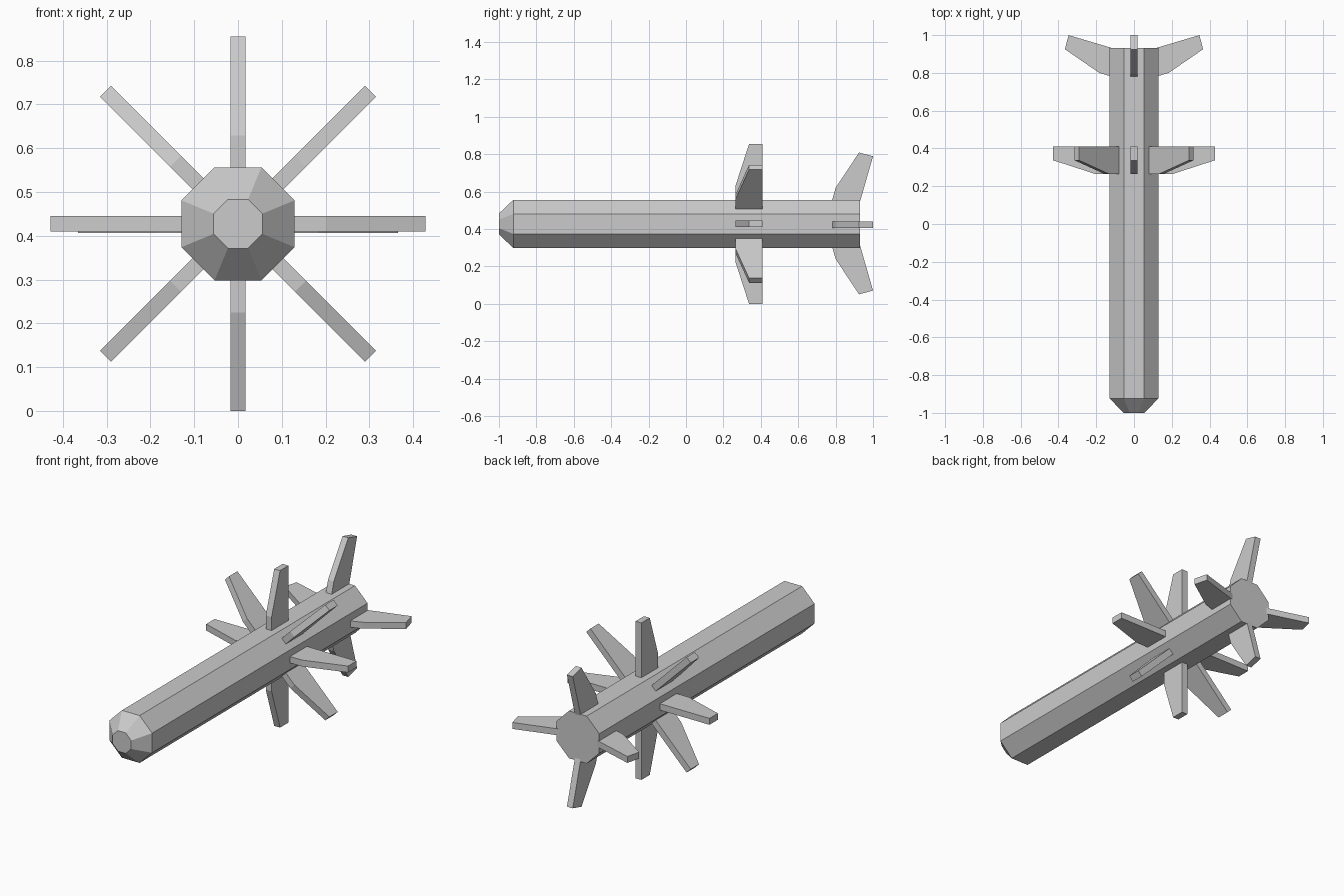
import bpy, bmesh
from math import cos, sin, pi, radians
from mathutils import Matrix

if "Cube" in bpy.data.objects:
    bpy.data.objects.remove(bpy.data.objects["Cube"])

AXIS_Z = 0.4275   # height of the body's long axis
APOTHEM = 1 / cos(pi / 8)


def make_object(name, bm):
    bmesh.ops.recalc_face_normals(bm, faces=bm.faces)
    mesh = bpy.data.meshes.new(name)
    bm.to_mesh(mesh)
    bm.free()
    obj = bpy.data.objects.new(name, mesh)
    bpy.context.collection.objects.link(obj)
    return obj


def octagon_body(name, stations):
    """Loft regular octagons (y, half width) along the y axis."""
    bm = bmesh.new()
    rings = []
    for y, half in stations:
        r = half * APOTHEM
        angles = [pi / 8 + i * pi / 4 for i in range(8)]
        rings.append([bm.verts.new((r * cos(a), y, AXIS_Z + r * sin(a))) for a in angles])
    for a, b in zip(rings, rings[1:]):
        for i in range(8):
            j = (i + 1) % 8
            bm.faces.new((a[i], a[j], b[j], b[i]))
    bm.faces.new(rings[0])
    bm.faces.new(rings[-1])
    return make_object(name, bm)


def fin(name, profile, angle, thickness=0.035, scale=1.0, z=AXIS_Z):
    """Extrude a (y, radius) outline and turn it around the body axis."""
    bm = bmesh.new()
    face = bm.faces.new([bm.verts.new((-thickness / 2, y, r * scale)) for y, r in profile])
    ext = bmesh.ops.extrude_face_region(bm, geom=[face])
    moved = [v for v in ext["geom"] if isinstance(v, bmesh.types.BMVert)]
    bmesh.ops.translate(bm, verts=moved, vec=(thickness, 0, 0))
    # extruding keeps the first face, so both sides are closed
    bm.transform(Matrix.Translation((0, 0, z)) @ Matrix.Rotation(radians(angle), 4, 'Y'))
    return make_object(name, bm)


# Body with blunt tapered nose
octagon_body("body", [(-1.0, 0.056), (-0.923, 0.129), (0.931, 0.129)])

# Eight straight-backed middle fins
MID = [(0.264, 0.06), (0.264, 0.202), (0.337, 0.4275), (0.409, 0.4275), (0.409, 0.06)]
for i in range(8):
    fin(f"middle_fin_{i + 1}", MID, i * 45)

# Four swept-back tail fins; the side pair is slightly shorter and lower
TAIL = [(0.762, 0.06), (0.80, 0.19), (0.925, 0.379), (1.0, 0.359), (0.914, 0.06)]
for i in range(4):
    side = i % 2 == 1
    fin(f"tail_fin_{i + 1}", TAIL, i * 90,
        scale=0.965 if side else 1.0, z=0.424 if side else 0.430)
